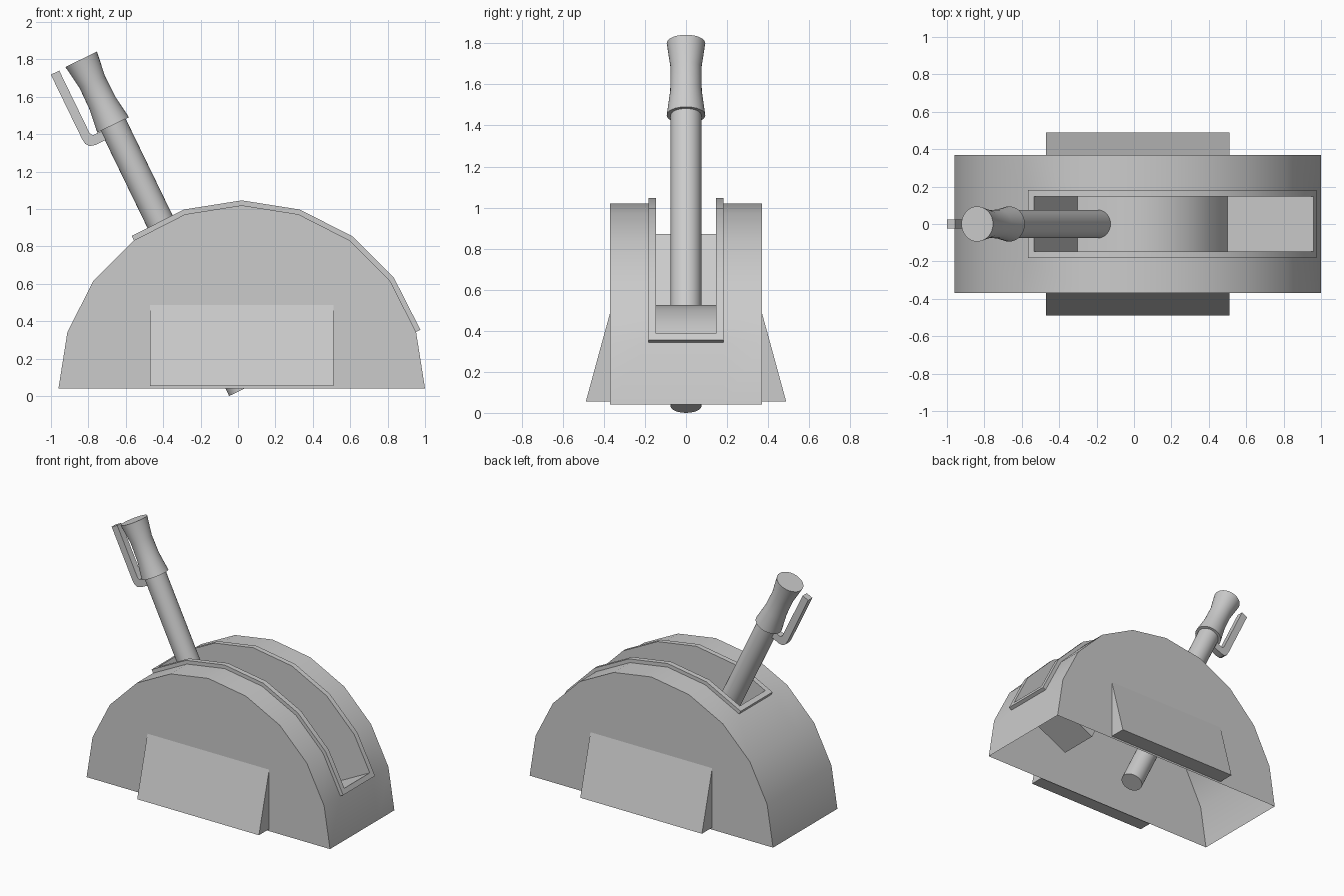
import bpy, bmesh
from math import sin, cos, pi, radians
from mathutils import Vector, Matrix

if "Cube" in bpy.data.objects:
    bpy.data.objects.remove(bpy.data.objects["Cube"])

CX, CZ, R, HALF = 0.02, 0.04, 0.98, 0.37
STEP = radians(18)


def finish(bm, name, matrix=None):
    bmesh.ops.remove_doubles(bm, verts=bm.verts, dist=0.0005)
    bmesh.ops.recalc_face_normals(bm, faces=bm.faces)
    if matrix:
        bm.transform(matrix)
    mesh = bpy.data.meshes.new(name)
    bm.to_mesh(mesh)
    bm.free()
    ob = bpy.data.objects.new(name, mesh)
    bpy.context.collection.objects.link(ob)
    bpy.ops.object.select_all(action='DESELECT')
    ob.select_set(True)
    bpy.context.view_layer.objects.active = ob
    bpy.ops.object.shade_smooth_by_angle(angle=radians(30))
    return ob


def face(bm, pts):
    return bm.faces.new([bm.verts.new(p) for p in pts])


def prism(name, pts, axis, depth, matrix=None):
    """Closed polygon pushed along an axis."""
    bm = bmesh.new()
    f = face(bm, pts)
    ext = bmesh.ops.extrude_face_region(bm, geom=[f], use_keep_orig=True)
    verts = [e for e in ext['geom'] if isinstance(e, bmesh.types.BMVert)]
    bmesh.ops.translate(bm, verts=verts, vec=Vector(axis) * depth)
    return finish(bm, name, matrix)


def lathe(name, profile, matrix, n=32):
    """Closed solid of revolution around local z from (radius, z) pairs."""
    bm = bmesh.new()
    rings = [[bm.verts.new((r * cos(2 * pi * i / n), r * sin(2 * pi * i / n), z))
              for i in range(n)] for r, z in profile]
    for a, b in zip(rings, rings[1:]):
        for i in range(n):
            j = (i + 1) % n
            bm.faces.new((a[i], a[j], b[j], b[i]))
    bm.faces.new(rings[0])
    bm.faces.new(rings[-1])
    return finish(bm, name, matrix)


def polar(angle, r):
    return Vector((CX + r * cos(angle), 0, CZ + r * sin(angle)))


def slot_ring(off, inset, y):
    """Outline of the slot, offset along the facet normals and inset at the edges."""
    arc = [polar(STEP * i, R + off / cos(STEP / 2)) for i in range(1, 8)]
    for k, end, sign in ((0, 1, 1), (6, 7, -1)):
        a = STEP * (end + sign * 0.5)
        normal = Vector((cos(a), 0, sin(a)))
        tangent = Vector((-sin(a), 0, cos(a))) * sign
        arc[k] = polar(STEP * end, R) + normal * off + tangent * inset
    side = Vector((0, y, 0))
    return [p + side for p in arc] + [p - side for p in reversed(arc)]


# Housing: open-bottomed half drum with a raised rim and sunken slot
bm = bmesh.new()
arc = [polar(STEP * i, R) for i in range(11)]
rows = [-HALF, -0.183, 0.183, HALF]
for i in range(10):
    for j in range(3):
        if j == 1 and 1 <= i <= 6:
            continue
        y0, y1 = Vector((0, rows[j], 0)), Vector((0, rows[j + 1], 0))
        face(bm, [arc[i] + y0, arc[i + 1] + y0, arc[i + 1] + y1, arc[i] + y1])
for y in (-HALF, HALF):
    face(bm, [p + Vector((0, y, 0)) for p in arc])
rings = [slot_ring(0, 0, 0.183), slot_ring(0.026, 0, 0.183),
         slot_ring(0.026, 0.036, 0.146), slot_ring(-0.488, 0.036, 0.146)]
for a, b in zip(rings, rings[1:]):
    for i in range(14):
        j = (i + 1) % 14
        face(bm, [a[i], a[j], b[j], b[i]])
floor = rings[-1]
for i in range(6):
    face(bm, [floor[i], floor[i + 1], floor[12 - i], floor[13 - i]])
finish(bm, "housing")

# Sloped foot wedges on front and back
for name, s in (("front_foot", -1), ("back_foot", 1)):
    prism(name, [(-0.47, s * HALF, 0.055), (-0.47, s * 0.488, 0.055),
                 (-0.47, s * HALF, 0.487)], (1, 0, 0), 0.98)

# Lever: shaft, waisted grip and release trigger on one tilted axis
tilt = Matrix.Translation((CX, 0, 0.033)) @ Matrix.Rotation(radians(-25.9), 4, 'Y')
lathe("lever_shaft", [(0.075, 0), (0.075, 1.6)], tilt)
lathe("lever_grip", [(0.094, 1.575), (0.077, 1.705), (0.075, 1.83), (0.094, 1.965)], tilt)
trigger = [(-0.05, 1.52), (-0.134, 1.52), (-0.163, 1.528), (-0.178, 1.548), (-0.182, 1.58),
           (-0.182, 1.962), (-0.132, 1.962), (-0.132, 1.59), (-0.122, 1.572), (-0.05, 1.572)]
prism("lever_trigger", [(x, -0.024, z) for x, z in trigger], (0, 1, 0), 0.048, tilt)
